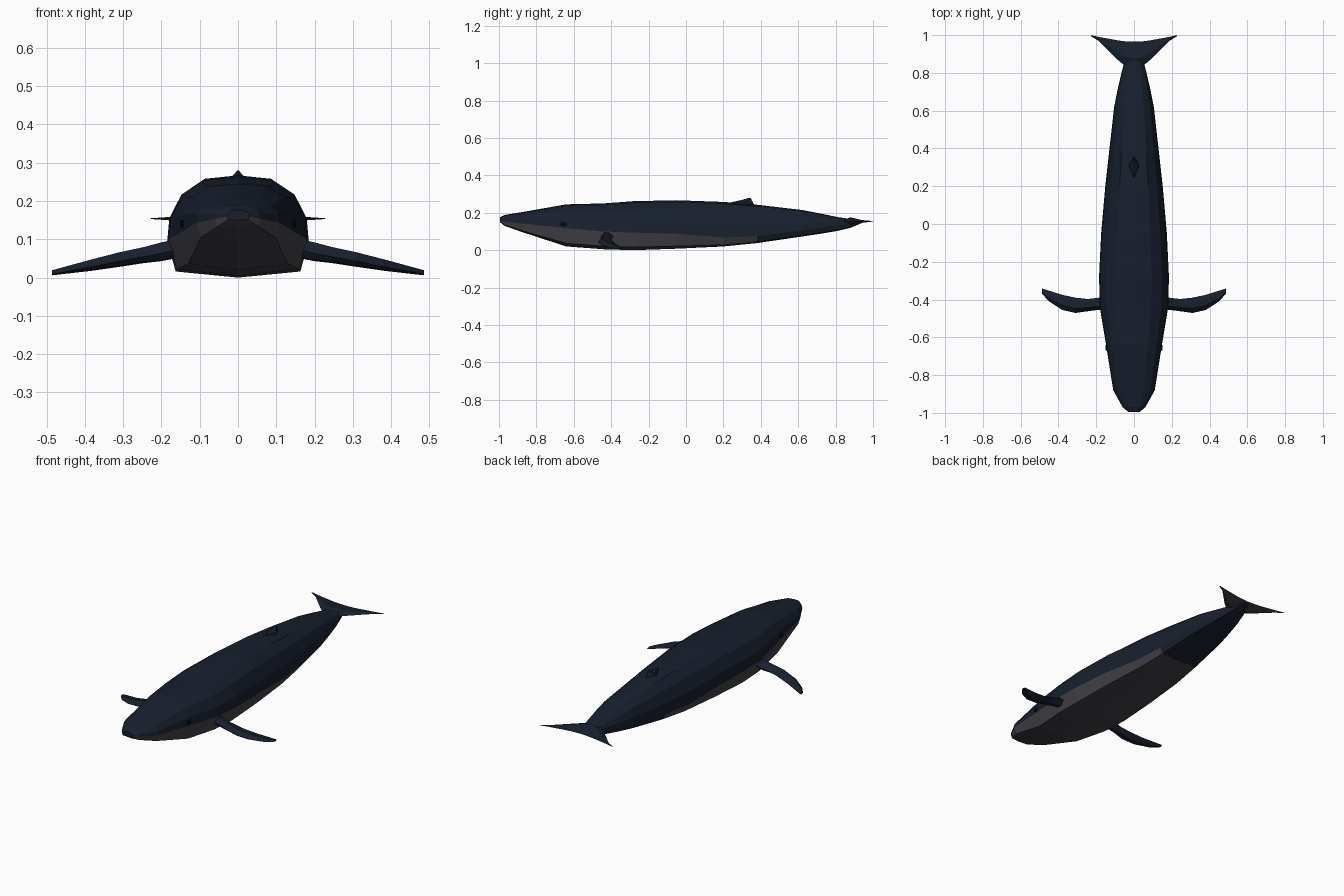
import bpy, bmesh


def material(name, rgb):
    m = bpy.data.materials.new(name)
    m.diffuse_color = (*rgb, 1)
    return m


NAVY = material("navy_skin", (0.009, 0.014, 0.027))
GREY = material("pale_belly", (0.055, 0.055, 0.068))
BLACK = material("eye_black", (0.003, 0.003, 0.004))


def loft(name, rings, mats, pale=lambda i, j: False):
    """Skin a list of equal-length rings with flat faces and closed ends."""
    bm = bmesh.new()
    vs = [[bm.verts.new(p) for p in r] for r in rings]
    n = len(rings[0])
    for i in range(len(vs) - 1):
        for j in range(n):
            k = (j + 1) % n
            f = bm.faces.new((vs[i][j], vs[i][k], vs[i + 1][k], vs[i + 1][j]))
            f.material_index = int(pale(i, j))
    bm.faces.new(vs[0])
    bm.faces.new(vs[-1])
    bmesh.ops.recalc_face_normals(bm, faces=bm.faces)
    me = bpy.data.meshes.new(name)
    bm.to_mesh(me)
    bm.free()
    ob = bpy.data.objects.new(name, me)
    bpy.context.collection.objects.link(ob)
    for m in mats:
        me.materials.append(m)
    return ob


def mirror(ob):
    ob.modifiers.new("mirror", 'MIRROR').use_axis[0] = True


# Body stations: y, half width, top z, colour-line z, bottom z
stations = [
    (-0.995, 0.030, 0.176, 0.160, 0.150),
    (-0.97, 0.060, 0.188, 0.153, 0.130),
    (-0.88, 0.110, 0.203, 0.143, 0.098),
    (-0.64, 0.148, 0.245, 0.118, 0.020),
    (-0.44, 0.181, 0.250, 0.100, 0.005),
    (-0.28, 0.185, 0.262, 0.094, 0.000),
    (-0.05, 0.174, 0.267, 0.088, 0.008),
    (0.20, 0.152, 0.258, 0.068, 0.020),
    (0.38, 0.132, 0.243, 0.075, 0.038),
    (0.62, 0.105, 0.215, 0.105, 0.073),
    (0.72, 0.085, 0.196, 0.120, 0.088),
    (0.81, 0.064, 0.177, 0.132, 0.103),
    (0.88, 0.045, 0.167, 0.142, 0.120),
    (0.95, 0.020, 0.158, 0.154, 0.149),
]


def body_ring(y, w, t, c, b):
    up, dn = t - c, c - b
    half = [(0.5, c + up * 0.95), (0.8, c + up * 0.73), (0.97, c + up * 0.36),
            (1.0, c), (0.88, c - dn * 0.83)]
    right = [(w * x, y, z) for x, z in half]
    left = [(-x, yy, z) for x, yy, z in reversed(right)]
    return [(0, y, t)] + right + [(0, y, b)] + left


loft("body", [body_ring(*s) for s in stations], [NAVY, GREY],
     lambda i, j: i < 8 and j in (4, 5, 6, 7))

# Tail flukes: x, leading y, trailing y, half thickness
fl = [(0.0, 0.83, 0.965, 0.022), (0.045, 0.835, 0.967, 0.016),
      (0.085, 0.868, 0.972, 0.010), (0.185, 0.968, 0.990, 0.004),
      (0.228, 0.994, 1.0, 0.001)]
fl = [(-x, a, b, h) for x, a, b, h in reversed(fl[1:])] + fl
loft("tail_flukes",
     [[(x, a, 0.154), (x, a + (b - a) * 0.35, 0.154 + h), (x, b, 0.155),
       (x, a + (b - a) * 0.35, 0.154 - h)] for x, a, b, h in fl],
     [NAVY, GREY], lambda i, j: j in (2, 3))

# Flippers: x, leading y, trailing y, top z, bottom z
flip = [(0.14, -0.455, -0.385, 0.105, 0.055), (0.20, -0.456, -0.392, 0.092, 0.043),
        (0.245, -0.462, -0.397, 0.080, 0.038), (0.31, -0.471, -0.390, 0.066, 0.028),
        (0.38, -0.455, -0.375, 0.048, 0.018), (0.45, -0.410, -0.353, 0.029, 0.010),
        (0.486, -0.370, -0.341, 0.019, 0.006)]
rings = []
for x, a, b, t, u in flip:
    m, d = (t + u) / 2, b - a
    rings.append([(x, a, m - 0.004), (x, a + d * 0.3, t), (x, a + d * 0.7, t - 0.004),
                  (x, b, m), (x, a + d * 0.6, u), (x, a + d * 0.2, u + 0.003)])
mirror(loft("flipper", rings, [NAVY]))

# Small hooked dorsal fin: z, front y, back y, half width
fin = [(0.225, 0.21, 0.37, 0.034), (0.257, 0.245, 0.358, 0.024),
       (0.268, 0.295, 0.350, 0.012), (0.280, 0.338, 0.347, 0.002)]
loft("dorsal_fin",
     [[(0, a, z), (w, a + (b - a) * 0.6, z), (0, b, z), (-w, a + (b - a) * 0.6, z)]
      for z, a, b, w in fin], [NAVY])

# Eyes
bpy.ops.mesh.primitive_uv_sphere_add(segments=8, ring_count=6, radius=1,
                                     location=(0, 0, 0))
eye = bpy.context.object
eye.name = "eye"
for v in eye.data.vertices:
    v.co = (0.146 + v.co.x * 0.006, -0.655 + v.co.y * 0.018, 0.140 + v.co.z * 0.012)
eye.data.materials.append(BLACK)
mirror(eye)
